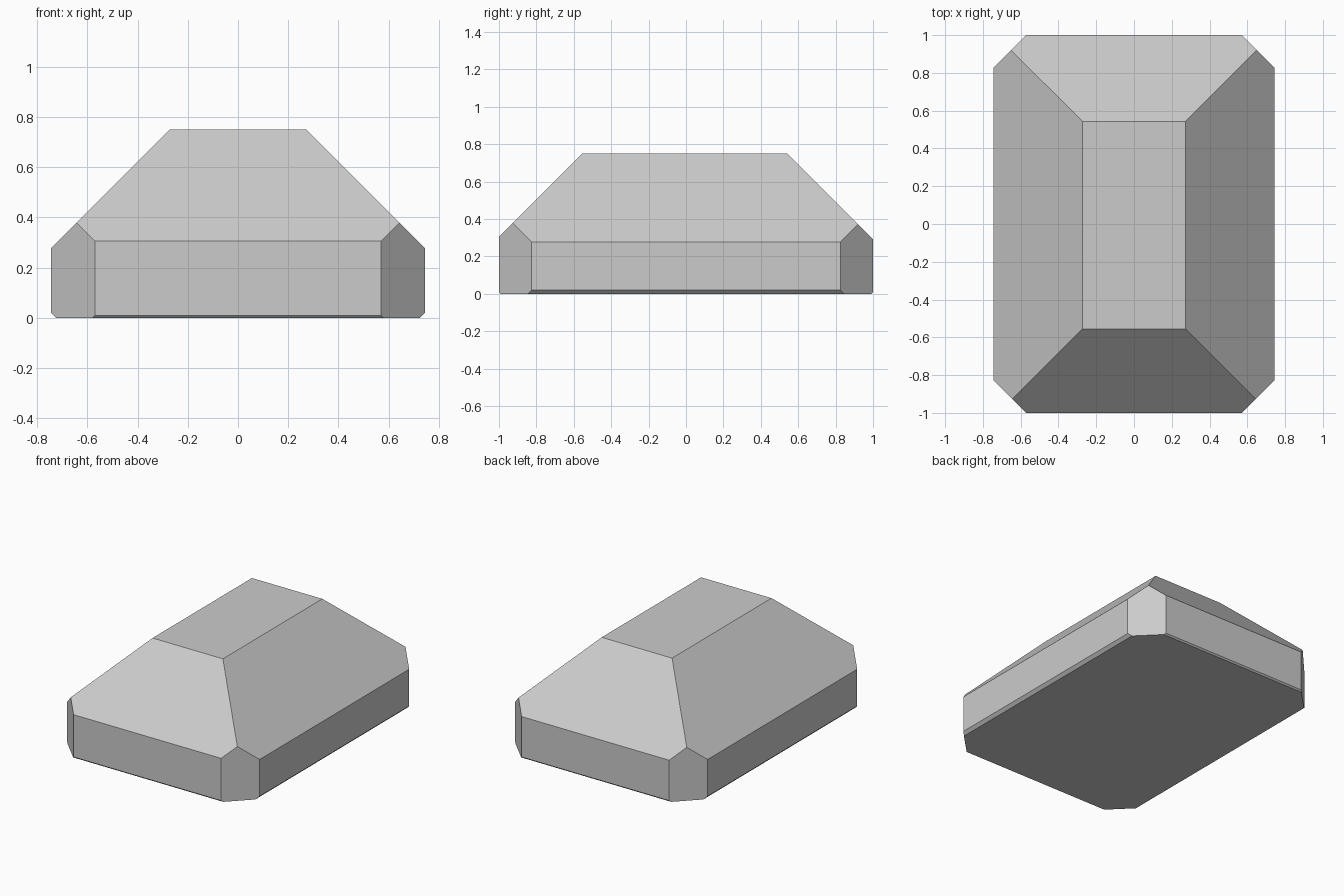
import bpy, bmesh
from mathutils import Vector

if "Cube" in bpy.data.objects:
    bpy.data.objects.remove(bpy.data.objects["Cube"])

HALF_X, HALF_Y, HEIGHT = 0.745, 1.0, 0.75


def slice_off(bm, normal, offset):
    """Cut away everything beyond the plane normal . p = offset and cap it."""
    n = Vector(normal)
    cut = bmesh.ops.bisect_plane(
        bm, geom=bm.verts[:] + bm.edges[:] + bm.faces[:], dist=1e-5,
        plane_co=n * (offset / n.length_squared), plane_no=n.normalized(),
        clear_outer=True)
    edges = [e for e in cut["geom_cut"] if isinstance(e, bmesh.types.BMEdge)]
    bmesh.ops.contextual_create(bm, geom=edges)


# Starting block
bm = bmesh.new()
bmesh.ops.create_cube(bm, size=1)
for v in bm.verts:
    v.co = (v.co.x * 2 * HALF_X, v.co.y * 2 * HALF_Y, (v.co.z + 0.5) * HEIGHT)

# Vertical corner facets
for sx in (-1, 1):
    for sy in (-1, 1):
        slice_off(bm, (sx, sy, 0), 1.57)

# Long sides: sloped shoulder and narrow lower bevel
for s in (-1, 1):
    slice_off(bm, (s, 0, 1), 1.022)
    slice_off(bm, (s, 0, -1), HALF_X - 0.02)

# Front and back: sloped shoulder and narrow lower bevel
for s, shoulder in ((-1, 1.305), (1, 1.292)):
    slice_off(bm, (0, s, 1), shoulder)
    slice_off(bm, (0, s, -1), HALF_Y - 0.01)

bmesh.ops.recalc_face_normals(bm, faces=bm.faces)
mesh = bpy.data.meshes.new("faceted_block")
bm.to_mesh(mesh)
bm.free()
block = bpy.data.objects.new("faceted_block", mesh)
bpy.context.collection.objects.link(block)
